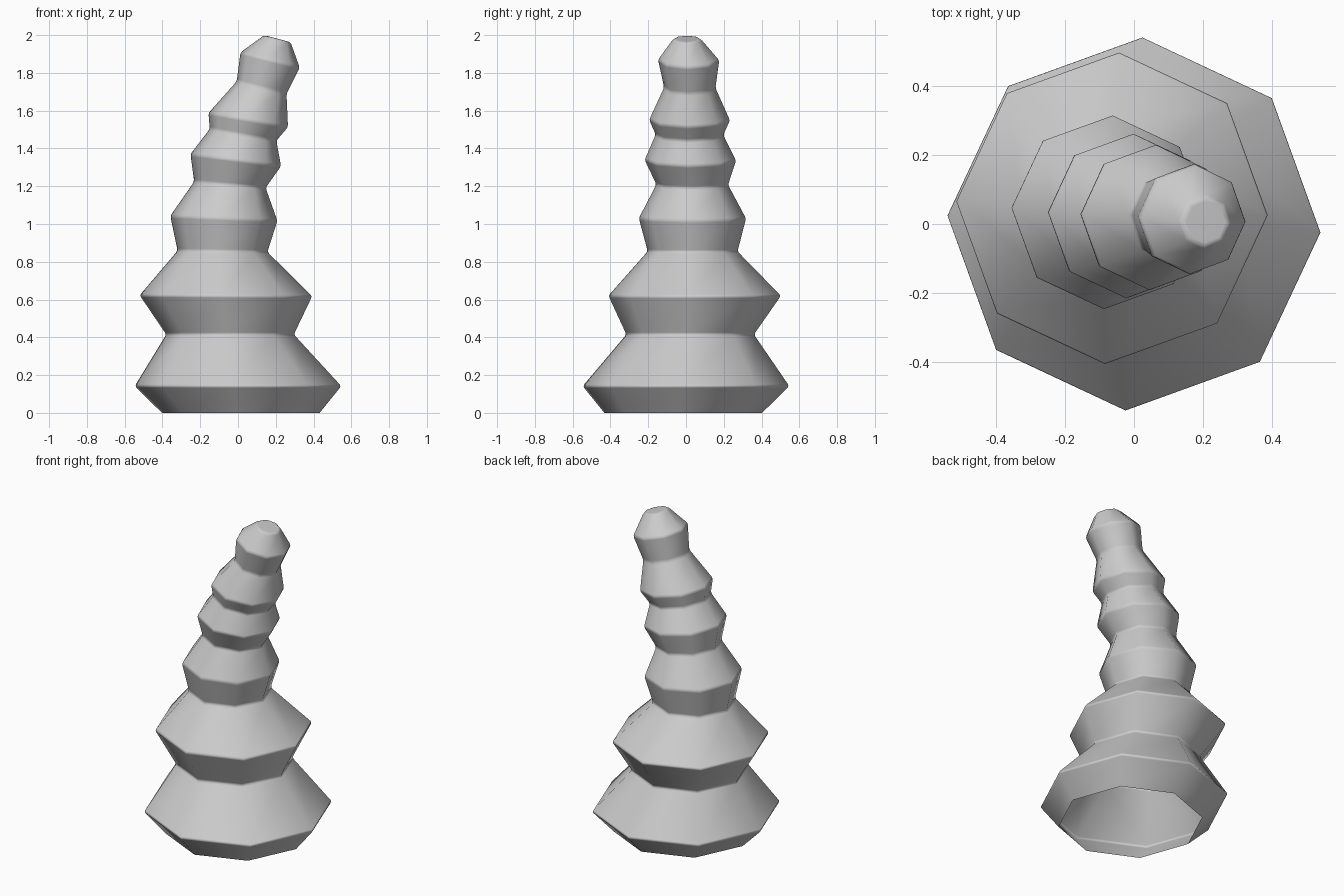
import bpy, bmesh
from math import radians, cos, sin, pi
from mathutils import Vector, Matrix

if "Cube" in bpy.data.objects:
    bpy.data.objects.remove(bpy.data.objects["Cube"])

SIDES = 8
# Leaning spine: centre x, centre y, centre z, radius, tilt towards +x (degrees)
RINGS = [
    (0.015, -0.015, 0.000, 0.418, 0),
    (0.000, 0.000, 0.142, 0.547, 0),
    (-0.042, 0.022, 0.415, 0.338, 0),
    (-0.064, 0.046, 0.620, 0.457, 0.3),
    (-0.082, 0.035, 0.855, 0.238, 0.8),
    (-0.075, 0.034, 1.030, 0.284, 2.5),
    (-0.043, 0.033, 1.208, 0.190, 5),
    (-0.012, 0.023, 1.338, 0.242, 7.5),
    (0.027, 0.018, 1.472, 0.179, 10),
    (0.054, 0.019, 1.550, 0.214, 10),
    (0.125, 0.020, 1.722, 0.136, 14),
    (0.170, 0.014, 1.868, 0.162, 14.5),
    (0.209, 0.006, 1.981, 0.072, 15),
]

bm = bmesh.new()

# Octagonal rings along the spine
loops = []
for cx, cy, cz, r, tilt in RINGS:
    rot = Matrix.Rotation(radians(tilt), 3, 'Y')
    loop = []
    for i in range(SIDES):
        a = 2 * pi * i / SIDES - radians(2.6)
        loop.append(bm.verts.new(Vector((cx, cy, cz)) + rot @ Vector((r * cos(a), r * sin(a), 0))))
    loops.append(loop)

# Walls between rings, closed tip, open base
for low, high in zip(loops, loops[1:]):
    for i in range(SIDES):
        j = (i + 1) % SIDES
        bm.faces.new((low[i], low[j], high[j], high[i]))
bm.faces.new(loops[-1])

# Small rounding along each ring
ring_edges = [bm.edges.get((lp[i], lp[(i + 1) % SIDES])) for lp in loops[1:] for i in range(SIDES)]
bmesh.ops.bevel(bm, geom=ring_edges, offset=0.012, segments=2, profile=0.5, affect='EDGES')
bmesh.ops.recalc_face_normals(bm, faces=bm.faces)
for f in bm.faces:
    f.smooth = True

mesh = bpy.data.meshes.new("ringed_horn")
bm.to_mesh(mesh)
bm.free()
horn = bpy.data.objects.new("ringed_horn", mesh)
bpy.context.collection.objects.link(horn)

# Crisp ring faces beside the rounded edges
wn = horn.modifiers.new("weighted_normals", 'WEIGHTED_NORMAL')
wn.weight = 80
